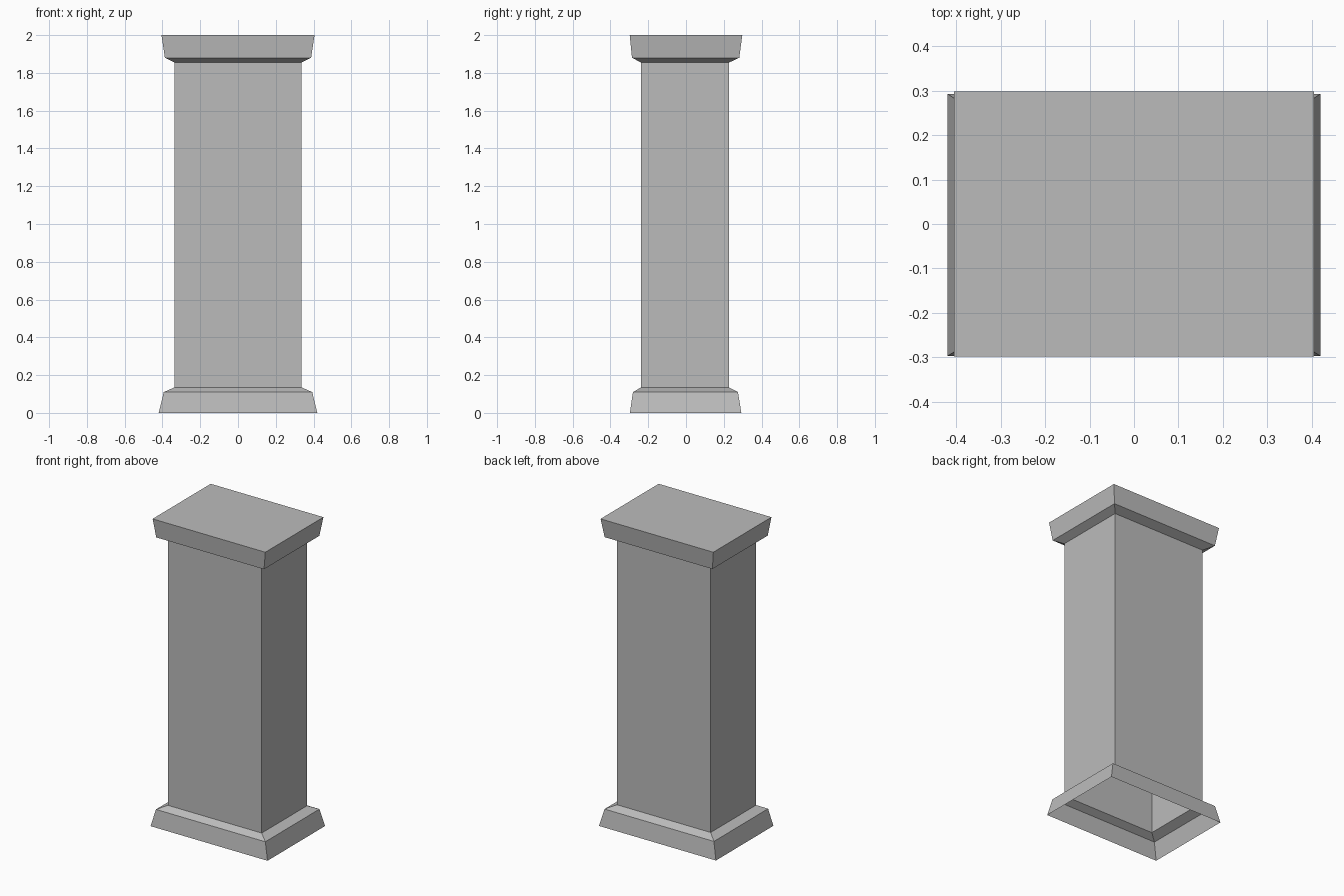
import bpy
import bmesh

default = bpy.data.objects.get("Cube")
if default:
    bpy.data.objects.remove(default, do_unlink=True)

# Plain grey stone
stone = bpy.data.materials.new("grey_stone")
stone.use_nodes = True
GREY = (0.5, 0.5, 0.5, 1)
stone.diffuse_color = GREY
stone.node_tree.nodes["Principled BSDF"].inputs["Base Color"].default_value = GREY


def stacked_shell(name, rings, cap=False):
    """Loft rectangular rings (half width, half depth, centre y, height)."""
    bm = bmesh.new()
    loops = []
    for hx, hy, cy, z in rings:
        corners = ((-hx, -hy), (hx, -hy), (hx, hy), (-hx, hy))
        loops.append([bm.verts.new((x, y + cy, z)) for x, y in corners])
    for low, high in zip(loops, loops[1:]):
        for i in range(4):
            j = (i + 1) % 4
            bm.faces.new((low[i], low[j], high[j], high[i]))
    if cap:
        bm.faces.new(loops[-1])
    mesh = bpy.data.meshes.new(name)
    bm.to_mesh(mesh)
    bm.free()
    mesh.materials.append(stone)
    obj = bpy.data.objects.new(name, mesh)
    bpy.context.collection.objects.link(obj)
    return obj


shaft_bottom = (0.337, 0.233, -0.005, 0.135)
shaft_top = (0.337, 0.233, -0.005, 1.855)

# Flared foot, open underneath
stacked_shell("base_moulding", [(0.42, 0.295, -0.002, 0),
                                (0.393, 0.278, -0.003, 0.11),
                                shaft_bottom])

# Hollow rectangular shaft
stacked_shell("pillar_shaft", [shaft_bottom, shaft_top])

# Flared capital with a flat top
stacked_shell("capital", [shaft_top,
                          (0.387, 0.284, -0.002, 1.88),
                          (0.405, 0.298, 0, 2)], cap=True)
